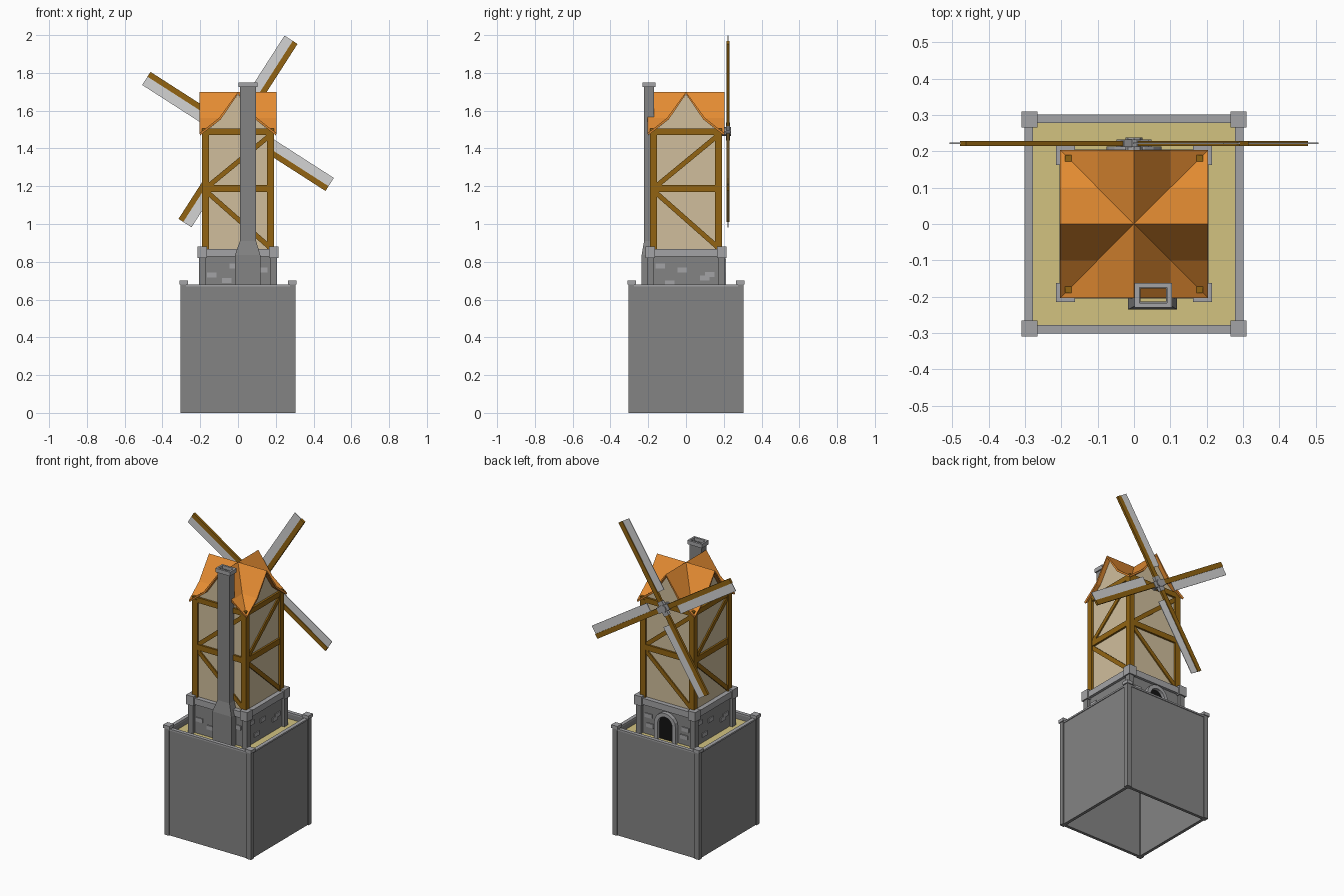
import bpy, bmesh, math
from mathutils import Matrix, Vector

if "Cube" in bpy.data.objects:
    bpy.data.objects.remove(bpy.data.objects["Cube"])


def material(name, r, g, b):
    lin = lambda c: ((c / 255 + 0.055) / 1.055) ** 2.4 if c > 10 else c / 255 / 12.92
    m = bpy.data.materials.new(name)
    m.diffuse_color = (lin(r), lin(g), lin(b), 1)
    m.use_nodes = True
    m.node_tree.nodes["Principled BSDF"].inputs["Base Color"].default_value = m.diffuse_color
    return m


STONE = material("dark_stone", 132, 132, 132)
TRIM = material("light_stone", 164, 164, 166)
SAND = material("sand", 210, 194, 128)
WOOD = material("brown_timber", 146, 100, 18)
PLASTER = material("beige_plaster", 208, 190, 156)
TILE = material("orange_roof", 228, 140, 50)
CLOTH = material("pale_sailcloth", 212, 212, 212)
DARK = material("black_doorway", 18, 18, 18)

# quarter turns: 0 front, 1 right, 2 back, 3 left
TURNS = [Matrix.Rotation(math.pi / 2 * k, 4, 'Z') for k in range(4)]
IDENT = Matrix()


def finish(bm, name, mat):
    bmesh.ops.recalc_face_normals(bm, faces=bm.faces)
    me = bpy.data.meshes.new(name)
    bm.to_mesh(me)
    bm.free()
    me.materials.append(mat)
    ob = bpy.data.objects.new(name, me)
    bpy.context.collection.objects.link(ob)
    return ob


def box(bm, x0, x1, y0, y1, z0, z1, M=IDENT):
    S = Matrix.Diagonal((x1 - x0, y1 - y0, z1 - z0, 1))
    T = Matrix.Translation(((x0 + x1) / 2, (y0 + y1) / 2, (z0 + z1) / 2))
    bmesh.ops.create_cube(bm, size=1, matrix=M @ T @ S)


def beam(bm, a, b, width, d0, d1, M=IDENT):
    """Bar in a facade plane from (x, z) a to b, between depths d0 and d1 in front of the axis."""
    a, b = Vector(a), Vector(b)
    mid, d = (a + b) / 2, b - a
    T = Matrix.Translation((mid.x, 0, mid.y)) @ Matrix.Rotation(-math.atan2(d.y, d.x), 4, 'Y')
    box(bm, -d.length / 2, d.length / 2, -d1, -d0, -width / 2, width / 2, M @ T)


def four(name, mat, *boxes):
    """The same boxes repeated on all four sides."""
    bm = bmesh.new()
    for M in TURNS:
        for b in boxes:
            box(bm, *b, M)
    return finish(bm, name, mat)


# --- hollow square pedestal with a sandy yard
four("pedestal_walls", STONE, (-.28, .28, -.297, -.278, 0, .67))
four("pedestal_posts", STONE, (-.304, -.274, -.304, -.274, 0, .68))
four("pedestal_rim", TRIM, (-.28, .28, -.302, -.278, .67, .68))
four("pedestal_post_caps", TRIM, (-.31, -.266, -.31, -.266, .68, .70))
bm = bmesh.new()
box(bm, -.28, .28, -.28, .28, .63, .64)
finish(bm, "yard_ground", SAND)

# --- stone ground floor
bm = bmesh.new()
box(bm, -.188, .188, -.188, .188, .64, .865)
finish(bm, "stone_storey", STONE)
four("stone_corner_piers", STONE, (-.207, -.172, -.207, -.172, .64, .83))
four("stone_ledge", TRIM, (-.17, .17, -.205, -.17, .828, .868))
four("stone_ledge_corners", TRIM, (-.215, -.163, -.215, -.163, .82, .88))

# loose lighter bricks, per side
side = [(-.137, .778), (-.02, .757), (.1, .715), (.125, .732), (-.085, .688)]
front = [(-.14, .73), (-.02, .778), (.13, .757), (-.06, .7)]
back = [(-.13, .76), (.13, .74), (.12, .69), (-.12, .70)]
bm = bmesh.new()
for M, bricks in zip(TURNS, (front, side, back, side)):
    for u, z in bricks:
        box(bm, u - .025, u + .025, -.194, -.18, z - .013, z + .013, M)
finish(bm, "loose_bricks", TRIM)

# --- arched doorway in the back
arc = [math.pi * i / 8 for i in range(9)]
outline = lambda r: ([(r, .64)] + [(r * math.cos(t), .742 + r * math.sin(t)) for t in arc] + [(-r, .64)])
bm = bmesh.new()
bm.faces.new([bm.verts.new((x, .1925, z)) for x, z in outline(.056)])
finish(bm, "door_opening", DARK)
bm = bmesh.new()
rows = [[bm.verts.new((x, y, z)) for x, z in outline(r)]
        for r, y in ((.052, .186), (.052, .213), (.076, .213), (.076, .186))]
for i in range(4):
    p, q = rows[i], rows[(i + 1) % 4]
    for j in range(len(p) - 1):
        bm.faces.new((p[j], p[j + 1], q[j + 1], q[j]))
finish(bm, "door_arch", TRIM)

# --- plaster facades with gables
gable = [(-.176, .86), (.176, .86), (.176, 1.486), (.1, 1.548), (0, 1.686), (-.1, 1.548), (-.176, 1.486)]
bm = bmesh.new()
for M in TURNS:
    bm.faces.new([bm.verts.new(M @ Vector((x, -.176, z))) for x, z in gable])
bmesh.ops.remove_doubles(bm, verts=bm.verts, dist=1e-4)
finish(bm, "plaster_walls", PLASTER)

# --- timber framing
four("timber_posts", WOOD, (-.19, -.154, -.19, -.154, .86, 1.49))
four("timber_rails", WOOD, (-.156, .156, -.188, -.165, 1.17, 1.206),
     (-.19, .19, -.189, -.165, 1.472, 1.505))
bm = bmesh.new()
for M in TURNS:
    beam(bm, (-.17, 1.19), (.17, 1.47), .026, .17, .184, M)
    beam(bm, (-.17, 1.175), (.17, .875), .026, .17, .184, M)
finish(bm, "timber_braces", WOOD)

# --- cross-gabled flared roof: eight mirrored pieces, each a quad and a triangle
E = .204
profile = {0: 1.70, .1: 1.562, E: 1.48}
bm = bmesh.new()
for M in TURNS:
    for s in (1, -1):
        for piece in ([(0, 0), (0, E), (.1, E), (.1, .1)], [(.1, .1), (.1, E), (E, E)]):
            bm.faces.new([bm.verts.new(M @ Vector((s * u, -v, profile[u]))) for u, v in piece])
bmesh.ops.remove_doubles(bm, verts=bm.verts, dist=1e-4)
roof = finish(bm, "roof", TILE)
if sum(p.normal.z for p in roof.data.polygons) < 0:
    roof.data.flip_normals()
sol = roof.modifiers.new("thickness", 'SOLIDIFY')
sol.thickness = .012
sol.offset = -1

# --- chimney: stacked rectangular rings (z, x0, x1, y0, y1), hollow at the top


def loft(name, mat, rings, close=False):
    bm = bmesh.new()
    loops = [[bm.verts.new(p) for p in ((a, c, z), (b, c, z), (b, d, z), (a, d, z))]
             for z, a, b, c, d in rings]
    pairs = list(zip(loops, loops[1:])) + ([(loops[-1], loops[0])] if close else [])
    for p, q in pairs:
        for i in range(4):
            j = (i + 1) % 4
            bm.faces.new((p[i], p[j], q[j], q[i]))
    return finish(bm, name, mat)


loft("chimney_shaft", STONE, [
    (.64, -.016, .118, -.235, -.17), (.835, -.016, .118, -.235, -.17),
    (.91, .01, .096, -.222, -.17), (1.73, .01, .096, -.222, -.17),
    (1.73, .018, .088, -.214, -.178), (1.45, .018, .088, -.214, -.178)])
loft("chimney_cap", TRIM, [
    (1.725, .002, .104, -.23, -.162), (1.75, .002, .104, -.23, -.162),
    (1.75, .015, .091, -.217, -.175), (1.725, .015, .091, -.217, -.175)], True)

# --- windmill hub and four sails on the back
spars, cloths, hub = bmesh.new(), bmesh.new(), bmesh.new()
axis = Matrix.Translation((0, .222, 1.49))
for k in range(4):
    M = axis @ Matrix.Rotation(-math.radians(57.3 + 90 * k), 4, 'Y')
    box(spars, .01, .56, -.007, .007, -.015, .015, M)
    box(cloths, .10, .56, -.002, .002, .013, .067, M)
    box(hub, .0, .045, -.010, .010, -.019, .019, M)
bmesh.ops.create_cone(hub, cap_ends=True, segments=8, radius1=.024, radius2=.024, depth=.065,
                      matrix=Matrix.Translation((0, .205, 1.49)) @ Matrix.Rotation(math.pi / 2, 4, 'X'))
finish(spars, "sail_spars", WOOD)
finish(cloths, "sail_cloths", CLOTH)
finish(hub, "sail_hub", TRIM)
